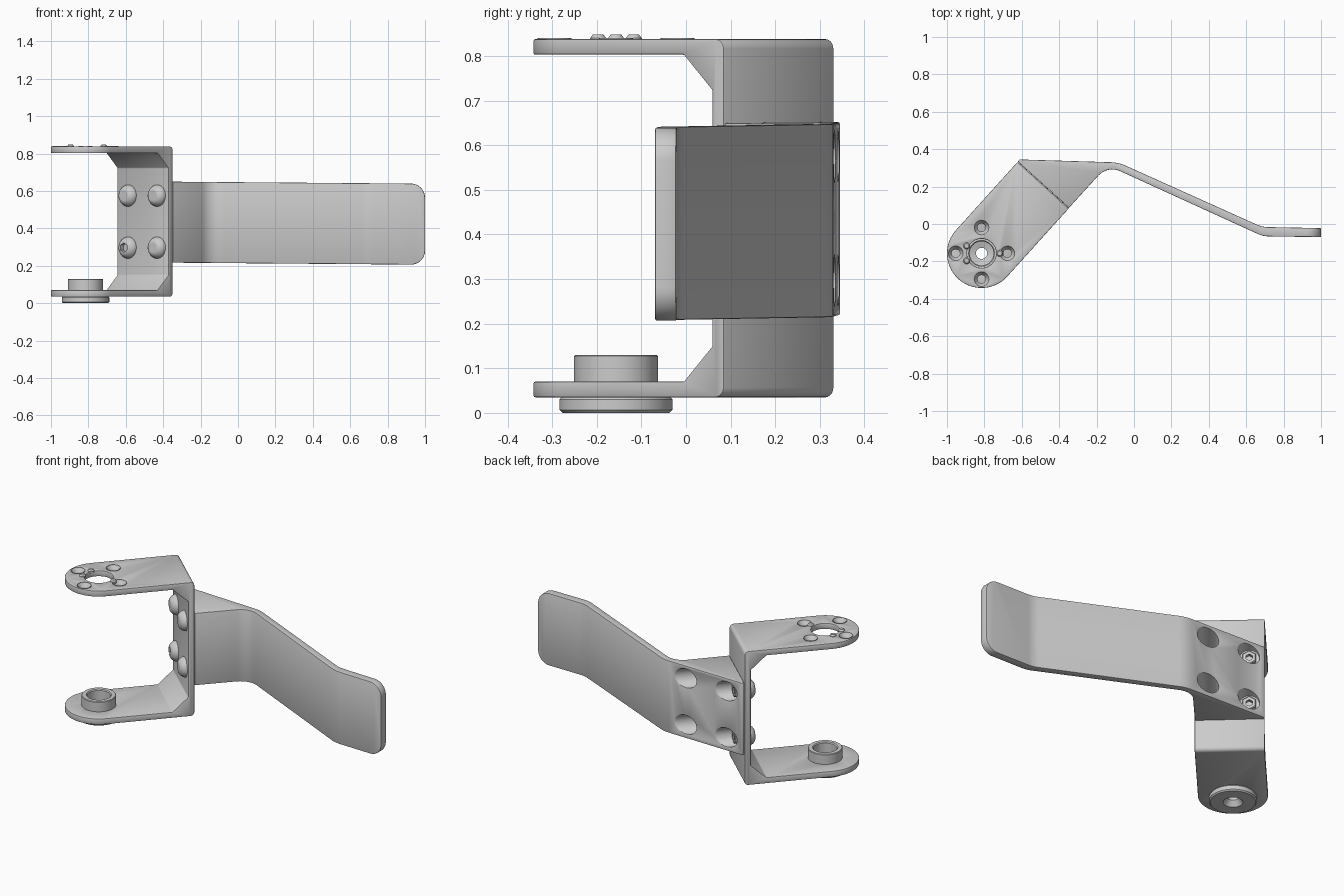
import bpy, bmesh, math
from mathutils import Matrix, Vector

if "Cube" in bpy.data.objects:
    bpy.data.objects.remove(bpy.data.objects["Cube"])

# Bracket frame: local x runs from the pivot to the back plate, z is up
PIVOT = Vector((-0.815, -0.157, 0))
FRAME = Matrix.Translation(PIVOT) @ Matrix.Rotation(math.radians(47.9), 4, 'Z')
HALF_W = 0.185


def finish(name, bm, matrix):
    bmesh.ops.remove_doubles(bm, verts=bm.verts, dist=1e-5)
    bm.transform(matrix)
    bmesh.ops.recalc_face_normals(bm, faces=bm.faces)
    mesh = bpy.data.meshes.new(name)
    bm.to_mesh(mesh)
    bm.free()
    ob = bpy.data.objects.new(name, mesh)
    bpy.context.collection.objects.link(ob)
    return ob


def fillet(points, steps=8):
    """Round the corners of a 2D outline; each point is (x, y[, radius])."""
    out = []
    for i, p in enumerate(points):
        pos = Vector(p[:2])
        if len(p) == 2:
            out.append(pos)
            continue
        d1 = (Vector(points[i - 1][:2]) - pos).normalized()
        d2 = (Vector(points[(i + 1) % len(points)][:2]) - pos).normalized()
        half = d1.angle(d2) / 2
        c = pos + (d1 + d2).normalized() * p[2] / math.sin(half)
        s, e = pos + d1 * p[2] / math.tan(half) - c, pos + d2 * p[2] / math.tan(half) - c
        a0 = math.atan2(s.y, s.x)
        da = (math.atan2(e.y, e.x) - a0 + math.pi) % math.tau - math.pi
        for k in range(steps + 1):
            a = a0 + da * k / steps
            out.append(c + Vector((math.cos(a), math.sin(a))) * p[2])
    return out


def prism_bm(points, lo, hi):
    bm = bmesh.new()
    face = bm.faces.new([bm.verts.new((p[0], p[1], lo)) for p in points])
    ext = bmesh.ops.extrude_face_region(bm, geom=[face])['geom']
    bmesh.ops.translate(bm, vec=(0, 0, hi - lo),
                        verts=[g for g in ext if isinstance(g, bmesh.types.BMVert)])
    return bm


def lathe(name, profile, matrix, closed=False, n=48):
    """Spin a (radius, height) profile about local z."""
    bm = bmesh.new()
    vs = [bm.verts.new((r, 0, z)) for r, z in profile]
    es = [bm.edges.new(pair) for pair in zip(vs, vs[1:])]
    if closed:
        es.append(bm.edges.new((vs[-1], vs[0])))
    bmesh.ops.spin(bm, geom=vs + es, cent=(0, 0, 0), axis=(0, 0, 1),
                   angle=math.tau, steps=n, use_duplicate=False)
    return finish(name, bm, matrix)


def cylinder(r, lo, hi, matrix, n=48):
    return lathe("cutter", [(0, lo), (r, lo), (r, hi), (0, hi)], matrix, n=n)


def apply_mod(ob, mod):
    bpy.context.view_layer.objects.active = ob
    bpy.ops.object.modifier_apply(modifier=mod.name)


def boolean(ob, cutter, op='DIFFERENCE'):
    mod = ob.modifiers.new("cut", 'BOOLEAN')
    mod.operation, mod.object, mod.solver = op, cutter, 'EXACT'
    apply_mod(ob, mod)
    bpy.data.objects.remove(cutter)


def soften(ob, width=0.005):
    mod = ob.modifiers.new("soft", 'BEVEL')
    mod.width, mod.segments, mod.limit_method = width, 2, 'ANGLE'
    mod.angle_limit = math.radians(35)
    mod.use_clamp_overlap = False
    apply_mod(ob, mod)


def smooth(ob):
    bpy.ops.object.select_all(action='DESELECT')
    ob.select_set(True)
    bpy.context.view_layer.objects.active = ob
    bpy.ops.object.shade_smooth_by_angle(angle=math.radians(32))


# U-shaped bracket: side profile trimmed to a rounded-end outline
side = fillet([(-0.25, 0.035), (0.492, 0.035, 0.022), (0.492, 0.838, 0.022), (-0.25, 0.838),
               (-0.25, 0.803), (0.37, 0.803), (0.457, 0.723), (0.457, 0.15),
               (0.37, 0.07), (-0.25, 0.07)], 5)
bracket = finish("bracket", prism_bm(side, -0.25, 0.25),
                 FRAME @ Matrix.Rotation(math.pi / 2, 4, 'X'))
outline = [(0.6, -HALF_W), (0.6, HALF_W)]
for k in range(33):
    a = math.pi / 2 + math.pi * k / 32
    outline.append((HALF_W * math.cos(a), HALF_W * math.sin(a)))
boolean(bracket, finish("cutter", prism_bm(outline, -0.1, 1), FRAME), 'INTERSECT')

# Pivot holes and four countersunk holes in the arms
at_pivot = Matrix.Translation(PIVOT)
boolean(bracket, cylinder(0.078, 0.7, 0.9, at_pivot))
boolean(bracket, cylinder(0.085, 0.0, 0.1, at_pivot))
for dx, dy in ((0.138, 0), (-0.138, 0), (0, 0.138), (0, -0.138)):
    sink = [(0, 0.75), (0.022, 0.75), (0.022, 0.816), (0.038, 0.836), (0.038, 0.86), (0, 0.86)]
    boolean(bracket, lathe("cutter", sink, Matrix.Translation(PIVOT + Vector((dx, dy, 0))), n=24))
soften(bracket, 0.004)
smooth(bracket)

# Small raised stops around the upper pivot hole
for dx, dy in ((-0.08, 0.04), (-0.08, -0.04), (0.097, 0)):
    stop = lathe("pivot_stop", [(0, 0.83), (0.018, 0.83), (0.018, 0.84), (0.012, 0.848), (0, 0.848)],
                 Matrix.Translation(PIVOT + Vector((dx, dy, 0))), n=20)
    smooth(stop)

# Flanged bushing in the lower arm
bushing = lathe("pivot_bushing", [
    (0.052, 0), (0.12, 0), (0.127, 0.007), (0.127, 0.03), (0.122, 0.036), (0.094, 0.036),
    (0.094, 0.127), (0.091, 0.13), (0.069, 0.13), (0.064, 0.125), (0.064, 0.065),
    (0.03, 0.055), (0.03, 0.03)], at_pivot, closed=True, n=64)
smooth(bushing)

# Bent lever with its wedge-shaped foot against the bracket
plan = fillet([(-0.348, 0.086), (-0.141, 0.313, 0.1), (0.69, -0.066, 0.15), (1.0, -0.07),
               (1.0, -0.022), (0.685, -0.016, 0.15), (-0.0825, 0.329, 0.2),
               (-0.612, 0.345), (-0.622, 0.334)])
bm = prism_bm(plan, 0.214, 0.647)
tip = [e for e in bm.edges if all(v.co.x > 0.99 for v in e.verts)
       and abs(e.verts[0].co.z - e.verts[1].co.z) < 1e-4]
bmesh.ops.bevel(bm, geom=tip, offset=0.075, segments=10, profile=0.5, affect='EDGES')
for v in bm.verts:
    v.co.z -= 0.008 * v.co.x
lever = finish("lever", bm, Matrix.Identity(4))

# Four bolts: access holes in the foot, nuts inside, domed heads on the plate
bolts = [(y, z) for y in (-0.105, 0.105) for z in (0.297, 0.575)]


def along(x, y, z, sign):
    return FRAME @ Matrix.Translation((x, y, z)) @ Matrix.Rotation(sign * math.pi / 2, 4, 'Y')


for y, z in bolts:
    boolean(lever, cylinder(0.055, 0, 0.6, along(0.514, y, z, 1), 40))
soften(lever, 0.004)
smooth(lever)

for y, z in bolts:
    nut = lathe("bolt_nut", [(0.02, -0.005), (0.042, -0.005), (0.042, 0.018), (0.037, 0.022), (0.02, 0.022)],
                along(0.514, y, z, 1), closed=True, n=6)
    head = lathe("bolt_head", [(0, -0.005), (0.058, -0.005), (0.058, 0.006), (0.054, 0.016),
                               (0.046, 0.027), (0.036, 0.035), (0.028, 0.037), (0, 0.037)],
                 along(0.457, y, z, -1), n=36)
    boolean(head, cylinder(0.026, 0.012, 0.06, along(0.457, y, z, -1), 6))
    smooth(nut)
    smooth(head)
